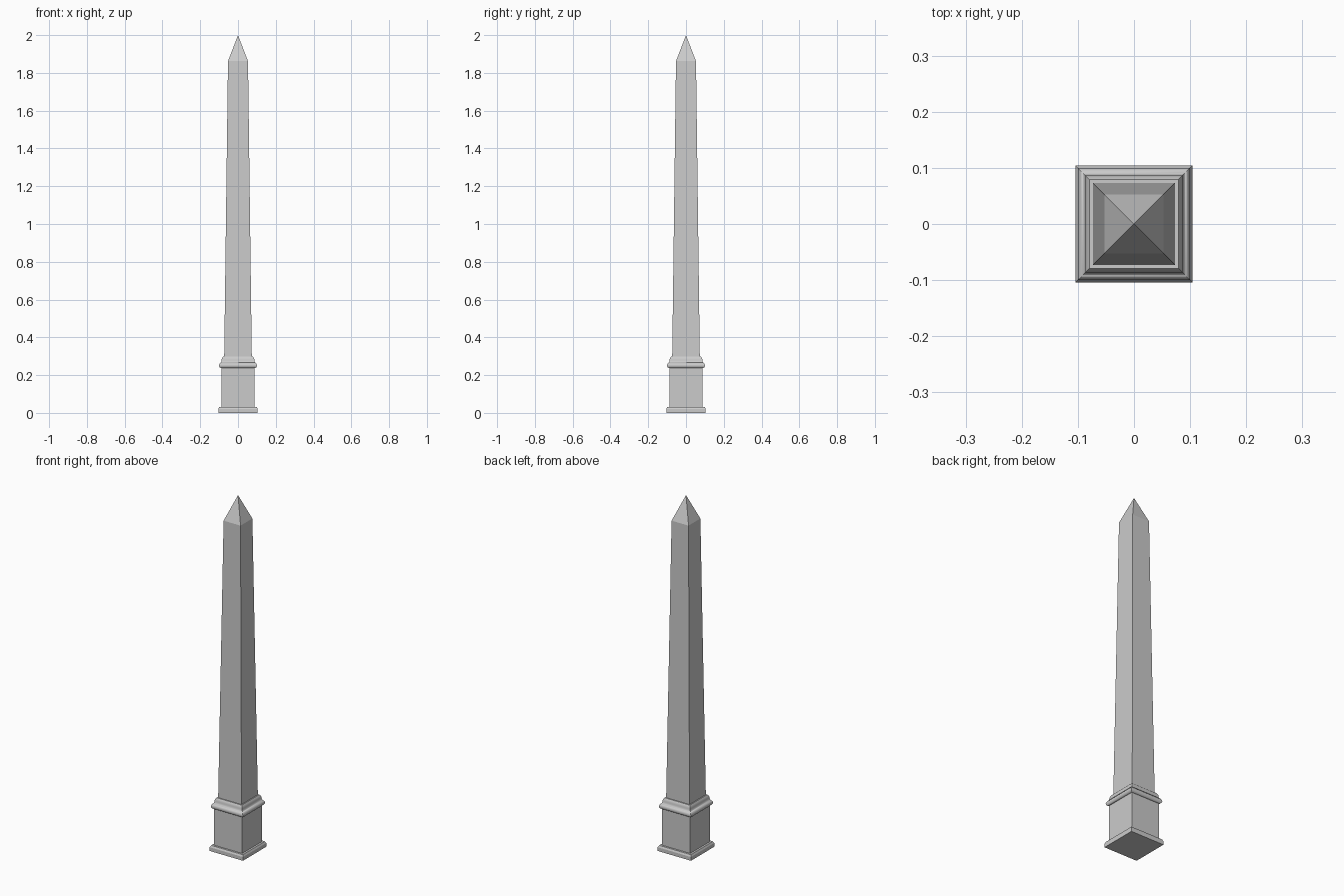
import bpy
import bmesh
import math

old = bpy.data.objects.get("Cube")
if old:
    bpy.data.objects.remove(old, do_unlink=True)

# Pale grey stone
stone = bpy.data.materials.new("pale_stone")
stone.use_nodes = True
colour = (0.6, 0.6, 0.6, 1)
stone.diffuse_color = colour
stone.node_tree.nodes["Principled BSDF"].inputs["Base Color"].default_value = colour


def square_loft(name, profile, closed_base=False, smooth=False):
    """Stack square rings from (half width, height) pairs; zero width makes a point."""
    bm = bmesh.new()
    rings = []
    for r, z in profile:
        corners = [(-r, -r), (r, -r), (r, r), (-r, r)] if r else [(0, 0)]
        rings.append([bm.verts.new((x, y, z)) for x, y in corners])
    for low, high in zip(rings, rings[1:]):
        for i in range(4):
            j = (i + 1) % 4
            top = [high[j], high[i]] if len(high) > 1 else high
            bm.faces.new([low[i], low[j]] + top)
    if closed_base:
        bm.faces.new(rings[0][::-1])
    mesh = bpy.data.meshes.new(name)
    bm.to_mesh(mesh)
    bm.free()
    mesh.materials.append(stone)
    ob = bpy.data.objects.new(name, mesh)
    bpy.context.collection.objects.link(ob)
    if smooth:
        bpy.ops.object.select_all(action='DESELECT')
        ob.select_set(True)
        bpy.context.view_layer.objects.active = ob
        bpy.ops.object.shade_smooth_by_angle(angle=math.radians(35))
    return ob


def arc(cx, cz, rx, rz, start, end, steps):
    """Points along an elliptical arc, angles in degrees."""
    angles = [math.radians(start + (end - start) * i / steps) for i in range(steps + 1)]
    return [(cx + rx * math.cos(a), cz + rz * math.sin(a)) for a in angles]


DIE, SHAFT_BASE, SHAFT_TOP = 0.088, 0.073, 0.053

# Foot slab with a sloped upper edge
square_loft("foot_slab", [(0.104, 0), (0.104, 0.021), (0.099, 0.031), (DIE, 0.031)],
            closed_base=True)

# Pedestal block
square_loft("pedestal_block", [(DIE, 0.031), (DIE, 0.237)])

# Collar: rounded bead, then a hollow curve up to a flat ledge
bead = arc(DIE, 0.251, 0.012, 0.014, -90, 90, 10)
hollow = arc(0.094, 0.285, 0.008, 0.020, 270, 180, 5)
square_loft("collar_moulding", bead + hollow + [(0.083, 0.292), (0.079, 0.298), (SHAFT_BASE, 0.298)],
            smooth=True)

# Tapered shaft and pointed cap
square_loft("shaft", [(SHAFT_BASE, 0.298), (SHAFT_TOP, 1.862)])
square_loft("pointed_cap", [(SHAFT_TOP, 1.862), (0, 2)])
